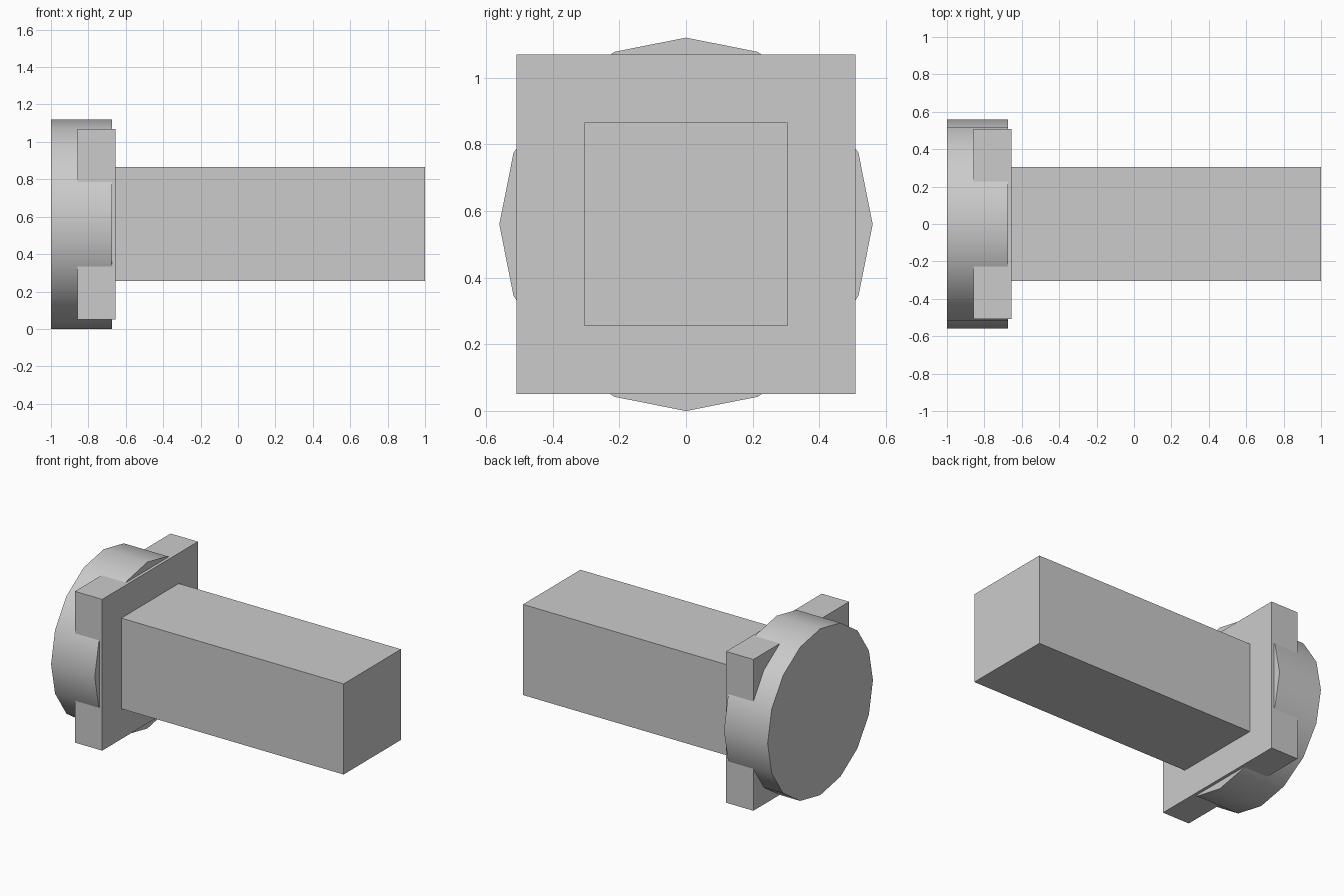
import bpy
import math

if "Cube" in bpy.data.objects:
    bpy.data.objects.remove(bpy.data.objects["Cube"], do_unlink=True)

RADIUS = 0.56  # head radius, also the height of the long axis

grey = bpy.data.materials.new("light grey")
grey.use_nodes = True
colour = (0.6, 0.6, 0.6, 1)
grey.diffuse_color = colour
grey.node_tree.nodes["Principled BSDF"].inputs["Base Color"].default_value = colour


def block(name, x0, x1, width):
    """Square bar along x, centred on the long axis."""
    bpy.ops.mesh.primitive_cube_add(size=1, location=((x0 + x1) / 2, 0, RADIUS))
    obj = bpy.context.object
    obj.name = name
    obj.scale = (x1 - x0, width, width)
    bpy.ops.object.transform_apply(location=False, rotation=False, scale=True)
    obj.data.materials.append(grey)
    return obj


# Square shaft and flange plate
block("shaft", -0.655, 1, 0.61)
block("flange_plate", -0.858, -0.655, 1.018)

# Sixteen-sided round head
head_start, head_end = -1, -0.675
bpy.ops.mesh.primitive_cylinder_add(
    vertices=16, radius=RADIUS, depth=head_end - head_start,
    location=((head_start + head_end) / 2, 0, RADIUS),
    rotation=(0, math.pi / 2, 0))
head = bpy.context.object
head.name = "round_head"
head.data.materials.append(grey)
bpy.ops.object.shade_smooth_by_angle(angle=math.radians(30))
